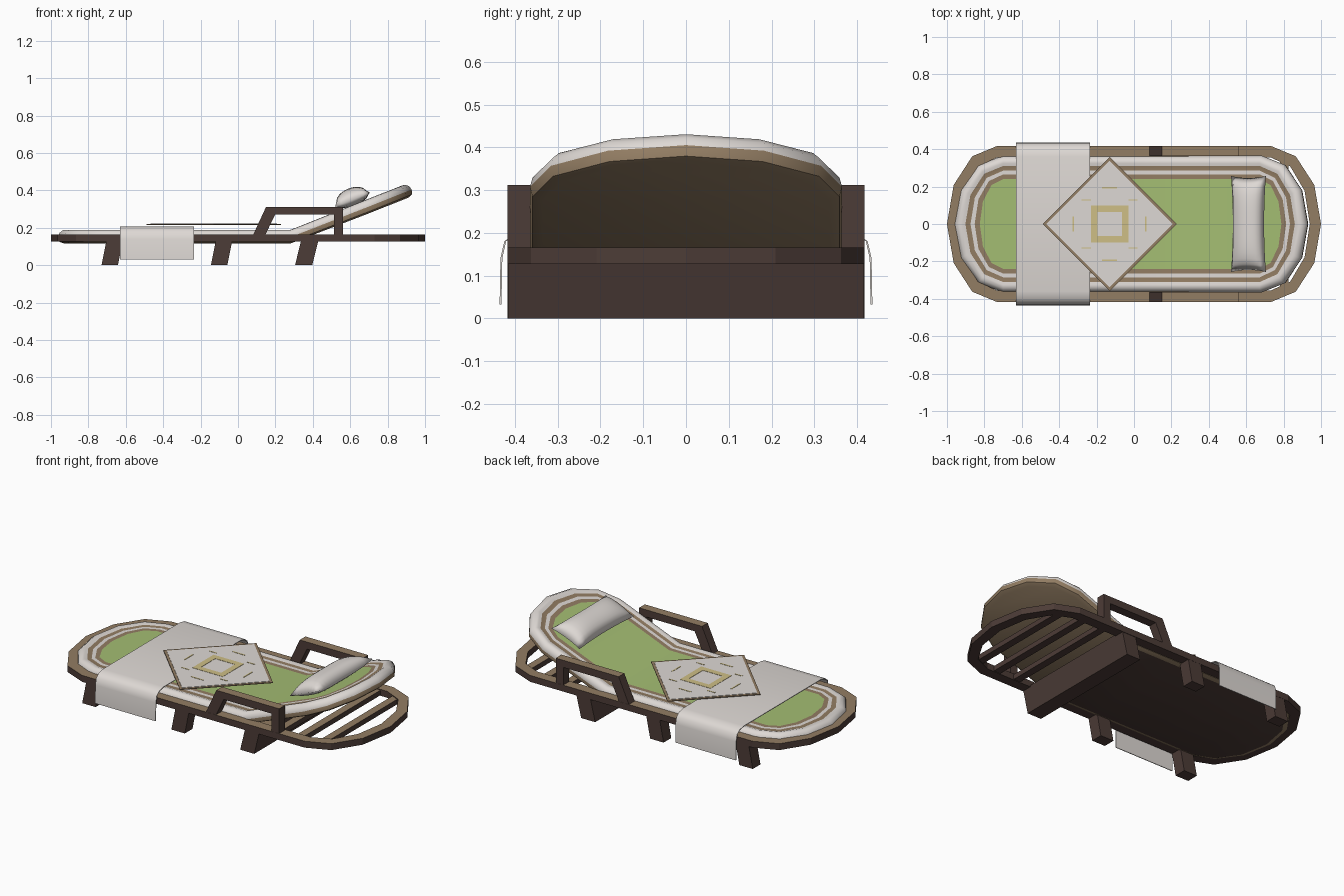
import bpy, bmesh, math
from mathutils import Vector, Matrix

if "Cube" in bpy.data.objects:
    bpy.data.objects.remove(bpy.data.objects["Cube"])


def mat(name, c):
    m = bpy.data.materials.new(name)
    m.diffuse_color = (*c, 1)
    m.use_nodes = True
    m.node_tree.nodes["Principled BSDF"].inputs["Base Color"].default_value = m.diffuse_color
    return m


DARK = mat("dark wood", (.073, .045, .038))
TAN = mat("tan", (.29, .205, .125))
WHITE = mat("off white fabric", (.73, .69, .66))
GREEN = mat("green fabric", (.37, .51, .17))
YELLOW = mat("pale yellow", (.62, .52, .24))


def make(name, verts, faces, mats, idx=None, smooth=None):
    me = bpy.data.meshes.new(name)
    me.from_pydata([tuple(v) for v in verts], [], faces)
    for m in mats:
        me.materials.append(m)
    if idx:
        for p, i in zip(me.polygons, idx):
            p.material_index = i
    bm = bmesh.new()
    bm.from_mesh(me)
    bmesh.ops.recalc_face_normals(bm, faces=bm.faces)
    bm.to_mesh(me)
    bm.free()
    ob = bpy.data.objects.new(name, me)
    bpy.context.collection.objects.link(ob)
    if smooth:
        bpy.ops.object.select_all(action='DESELECT')
        ob.select_set(True)
        bpy.context.view_layer.objects.active = ob
        bpy.ops.object.shade_smooth_by_angle(angle=math.radians(smooth))
    return ob


def wood(name, verts, faces):
    # dark wood with tan upward faces
    ob = make(name, verts, faces, [DARK, TAN])
    for p in ob.data.polygons:
        p.material_index = 1 if p.normal.z > .6 else 0
    return ob


def prism(name, pts, y0, y1):
    # xz outline extruded along y
    n = len(pts)
    v = [(x, y0, z) for x, z in pts] + [(x, y1, z) for x, z in pts]
    f = [(i, (i + 1) % n, n + (i + 1) % n, n + i) for i in range(n)]
    f += [tuple(range(n)), tuple(range(n, 2 * n))]
    return wood(name, v, f)


def half_outline(cx, rx, ry, mids=()):
    # left tip to right tip along +y, stadium with 30 degree steps
    a = [math.radians(d) for d in (0, 30, 60, 90)]
    left = [(-cx - rx * math.cos(t), ry * math.sin(t)) for t in a]
    right = [(-x, y) for x, y in reversed(left)]
    return left + [(x, ry) for x in mids] + right


def full(h):
    return h + [(x, -y) for x, y in reversed(h[1:-1])]


# frame ring
out, inn = full(half_outline(.73, .27, .418)), full(half_outline(.73, .21, .356))
n = len(out)
v = []
for loop, z in ((out, .127), (out, .165), (inn, .165), (inn, .127)):
    v += [(x, y, z) for x, y in loop]
f = [(k * n + i, k * n + (i + 1) % n, (k + 1) % 4 * n + (i + 1) % n, (k + 1) % 4 * n + i)
     for k in range(4) for i in range(n)]
wood("frame_ring", v, f)

# slats under the raised back
for i, x in enumerate((.50, .64, .78)):
    yy = .36 if x < .7 else .34
    prism(f"slat_{i+1}", [(x, .13), (x + .045, .13), (x + .045, .16), (x, .16)], -yy, yy)

# slanted legs, and a full width leg beam at the head end
for s, side in ((-1, "front"), (1, "back")):
    for x, name in ((-.73, "foot_leg"), (-.145, "middle_leg")):
        prism(f"{side}_{name}", [(x, 0), (x + .088, 0), (x + .115, .135), (x + .027, .135)],
              s * .345, s * .417)
prism("head_leg_beam", [(.305, 0), (.397, 0), (.43, .135), (.338, .135)], -.415, .415)

# armrests
for s, side in ((-1, "front"), (1, "back")):
    prism(f"{side}_armrest", [(.08, .16), (.145, .16), (.198, .27), (.513, .27), (.513, .16),
                              (.562, .16), (.562, .312), (.15, .312)], s * .364, s * .417)

# mattress: concentric bands lofted over a stadium, head end bent up
BEND, ANG = .28, math.radians(21.7)
levels = [(.03, .116), (.006, .125), (0, .15), (.006, .172), (.022, .187), (.04, .189),
          (.055, .184), (.08, .184), (.1, .184), (.125, .184)]
band_col = [0, 0, 1, 1, 1, 1, 0, 1, 0]


def bend(x, y, z):
    if x > BEND + 1e-5:
        d, h = x - BEND, z - .19
        x = BEND + d * math.cos(ANG) - h * math.sin(ANG)
        z = .19 + d * math.sin(ANG) + h * math.cos(ANG)
    return (x, y, z)


v, f, idx = [], [], []
for d, z in levels:
    h = half_outline(.70, .262 - d * 1.1, .365 - d, (-.35, 0, BEND))
    v += [bend(x, y, z) for x, y in full(h)]
m = len(h)
n = 2 * m - 2
for k in range(len(levels) - 1):
    for i in range(n):
        j = (i + 1) % n
        f.append((k * n + i, k * n + j, (k + 1) * n + j, (k + 1) * n + i))
        idx.append(band_col[k])
for base, c in ((0, None), ((len(levels) - 1) * n, 2)):
    for i in range(m - 1):
        q = [base + i, base + i + 1, base + (n - i - 1) % n, base + (n - i) % n]
        f.append(tuple(dict.fromkeys(q)))
        mid = sum(v[a][0] for a in q) / 4
        idx.append(c if c is not None else (3 if mid < BEND else 0))
make("mattress", v, f, [TAN, WHITE, GREEN, DARK], idx, 50)

# blanket draped across the mattress
prof = [(-.436, .032), (-.434, .14), (-.425, .18), (-.40, .2), (-.36, .208)]
prof += [(-y, z) for y, z in reversed(prof)]
inner = [(y * .99, z - .004 if 3 <= i <= 6 else z) for i, (y, z) in enumerate(prof)]
loop = prof + inner[::-1]
n = len(loop)
p = len(prof)
v = [(-.632, y, z) for y, z in loop] + [(-.235, y, z) for y, z in loop]
f = [(i, (i + 1) % n, n + (i + 1) % n, n + i) for i in range(n)]
for o in (0, n):
    f += [(o + i, o + i + 1, o + n - 2 - i, o + n - 1 - i) for i in range(p - 1)]
make("blanket", v, f, [WHITE], None, 50)


# diamond cloth with border and motif
def diamond(name, r, z0, z1, material):
    c = [(r, 0), (0, r), (-r, 0), (0, -r)]
    v = [(-.13 + x, y, z) for z in (z0, z1) for x, y in c]
    make(name, v, [(0, 1, 2, 3), (4, 5, 6, 7)] + [(i, (i + 1) % 4, 4 + (i + 1) % 4, 4 + i)
                                                 for i in range(4)], [material])


diamond("diamond_cloth_border", .359, .216, .220, TAN)
diamond("diamond_cloth", .338, .218, .222, WHITE)


def plate(name, x0, x1, y0, y1):
    v = [(-.13 + x, y, z) for z in (.221, .2235) for x, y in
         ((x0, y0), (x1, y0), (x1, y1), (x0, y1))]
    make(name, v, [(0, 1, 2, 3), (4, 5, 6, 7)] + [(i, (i + 1) % 4, 4 + (i + 1) % 4, 4 + i)
                                                 for i in range(4)], [YELLOW])


for s in (-1, 1):
    plate("motif_square_side", *sorted((s * .065, s * .1)), -.1, .1)
    plate("motif_square_end", -.065, .065, *sorted((s * .065, s * .1)))
    # fine dashes around the square
    plate("motif_dash_side", *sorted((s * .19, s * .198)), -.04, .04)
    plate("motif_dash_end", -.04, .04, *sorted((s * .19, s * .198)))
    for t in (-1, 1):
        plate("motif_corner", *sorted((s * .1, s * .15)), *sorted((t * .125, t * .132)))

# pillow resting on the raised back
NU, NV = 10, 16
rot = Matrix.Rotation(-ANG, 3, 'Y')
v, f = [], []
for side in (1, -1):
    for i in range(NU + 1):
        for j in range(NV + 1):
            a, b = -1 + 2 * i / NU, -1 + 2 * j / NV
            t = max(0, 1 - a * a) ** .5 * max(0, 1 - b ** 4) ** .5
            x = .1 * a * (1 - .1 * (1 - b * b) * abs(a))
            y = .256 * b * (1 - .04 * (1 - a * a))
            w = Vector((x, y, t * (.062 if side > 0 else -.035)))
            v.append(Vector((.612, 0, .352)) + rot @ w)
N = (NU + 1) * (NV + 1)
for o in (0, N):
    for i in range(NU):
        for j in range(NV):
            a = o + i * (NV + 1) + j
            f.append((a, a + 1, a + NV + 2, a + NV + 1))
ob = make("pillow", v, f, [WHITE])
bm = bmesh.new()
bm.from_mesh(ob.data)
bmesh.ops.remove_doubles(bm, verts=bm.verts, dist=.0005)
bmesh.ops.recalc_face_normals(bm, faces=bm.faces)
bm.to_mesh(ob.data)
bm.free()
for q in ob.data.polygons:
    q.use_smooth = True
